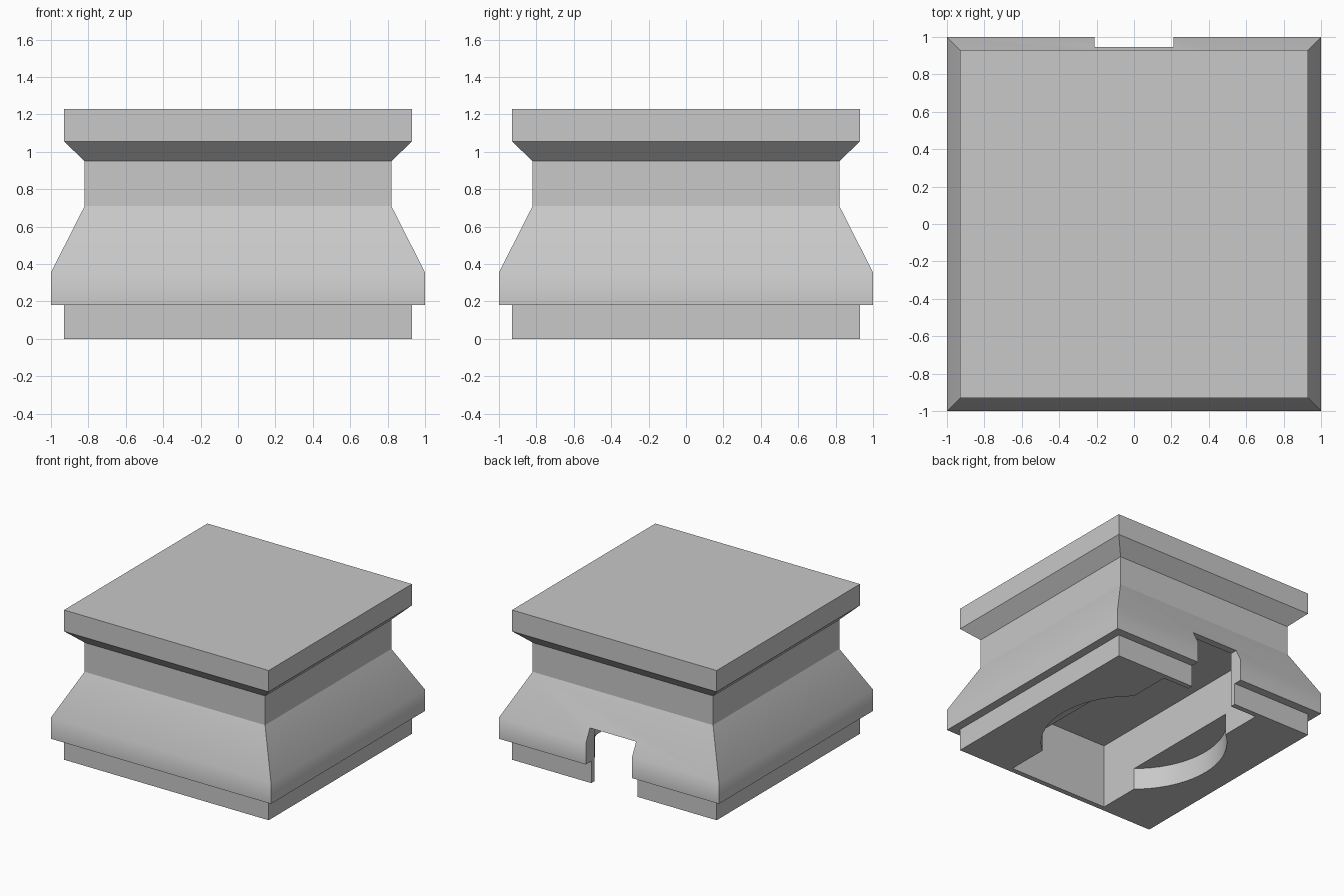
import bpy
import bmesh
from mathutils import Matrix

cube = bpy.data.objects.get("Cube")
if cube:
    bpy.data.objects.remove(cube, do_unlink=True)

# Single stone colour
STONE = (0.58, 0.58, 0.58, 1.0)
stone = bpy.data.materials.new("light_grey_stone")
stone.use_nodes = True
stone.diffuse_color = STONE
stone.node_tree.nodes["Principled BSDF"].inputs["Base Color"].default_value = STONE


def add_object(name, bm):
    bmesh.ops.recalc_face_normals(bm, faces=bm.faces)
    mesh = bpy.data.meshes.new(name)
    bm.to_mesh(mesh)
    bm.free()
    mesh.materials.append(stone)
    obj = bpy.data.objects.new(name, mesh)
    bpy.context.collection.objects.link(obj)
    return obj


def square_loft(name, profile):
    """Stack square rings of (half width, height) and close both ends."""
    bm = bmesh.new()
    rings = [[bm.verts.new((sx * w, sy * w, z))
              for sx, sy in ((-1, -1), (1, -1), (1, 1), (-1, 1))]
             for w, z in profile]
    for low, high in zip(rings, rings[1:]):
        for i in range(4):
            j = (i + 1) % 4
            bm.faces.new((low[i], low[j], high[j], high[i]))
    bm.faces.new(rings[0][::-1])
    bm.faces.new(rings[-1])
    return add_object(name, bm)


def box_cutter(name, x, y0, y1, top):
    bm = bmesh.new()
    bottom = -0.2
    mat = (Matrix.Translation((0, (y0 + y1) / 2, (top + bottom) / 2))
           @ Matrix.Diagonal((2 * x, y1 - y0, top - bottom, 1)))
    bmesh.ops.create_cube(bm, size=1, matrix=mat)
    return add_object(name, bm)


def disc_cutter(name, radius, top):
    bm = bmesh.new()
    bottom = -0.2
    bmesh.ops.create_cone(bm, cap_ends=True, segments=64, radius1=radius,
                          radius2=radius, depth=top - bottom,
                          matrix=Matrix.Translation((0, 0, (top + bottom) / 2)))
    return add_object(name, bm)


# Pedestal: plinth, flared skirt, neck and cap slab
SHOULDER = 0.355
pedestal = square_loft("pedestal", [
    (0.93, 0), (0.93, 0.18), (1, 0.18), (1, SHOULDER), (0.82, 0.71),
    (0.82, 0.95), (0.93, 1.055), (0.93, 1.23)])

# Underside pocket, round recess and rear cable notch
cutters = [
    box_cutter("pocket_cutter", 0.45, -0.887, 0.887, 0.53),
    disc_cutter("round_recess_cutter", 0.7, 0.178),
    box_cutter("rear_notch_cutter", 0.21, 0.8, 1.2, 0.46),
]
bpy.ops.object.select_all(action="DESELECT")
bpy.context.view_layer.objects.active = pedestal
pedestal.select_set(True)
for cutter in cutters:
    cutter.hide_render = True
    mod = pedestal.modifiers.new(cutter.name, "BOOLEAN")
    mod.operation = "DIFFERENCE"
    mod.solver = "EXACT"
    mod.object = cutter
    bpy.ops.object.modifier_apply(modifier=mod.name)
    bpy.data.objects.remove(cutter, do_unlink=True)

# Soft shoulder and round recess wall; every other edge stays crisp
bm = bmesh.new()
bm.from_mesh(pedestal.data)
for face in bm.faces:
    face.smooth = True
for edge in bm.edges:
    a, b = (v.co for v in edge.verts)
    on_shoulder = all(abs(p.z - SHOULDER) < 0.002 and max(abs(p.x), abs(p.y)) > 0.99
                      for p in (a, b))
    bend = edge.calc_face_angle(3.0)
    edge.smooth = bend < 0.2 or (on_shoulder and bend < 0.6)
bm.to_mesh(pedestal.data)
bm.free()

weighted = pedestal.modifiers.new("soft_shoulder", "WEIGHTED_NORMAL")
weighted.keep_sharp = True
